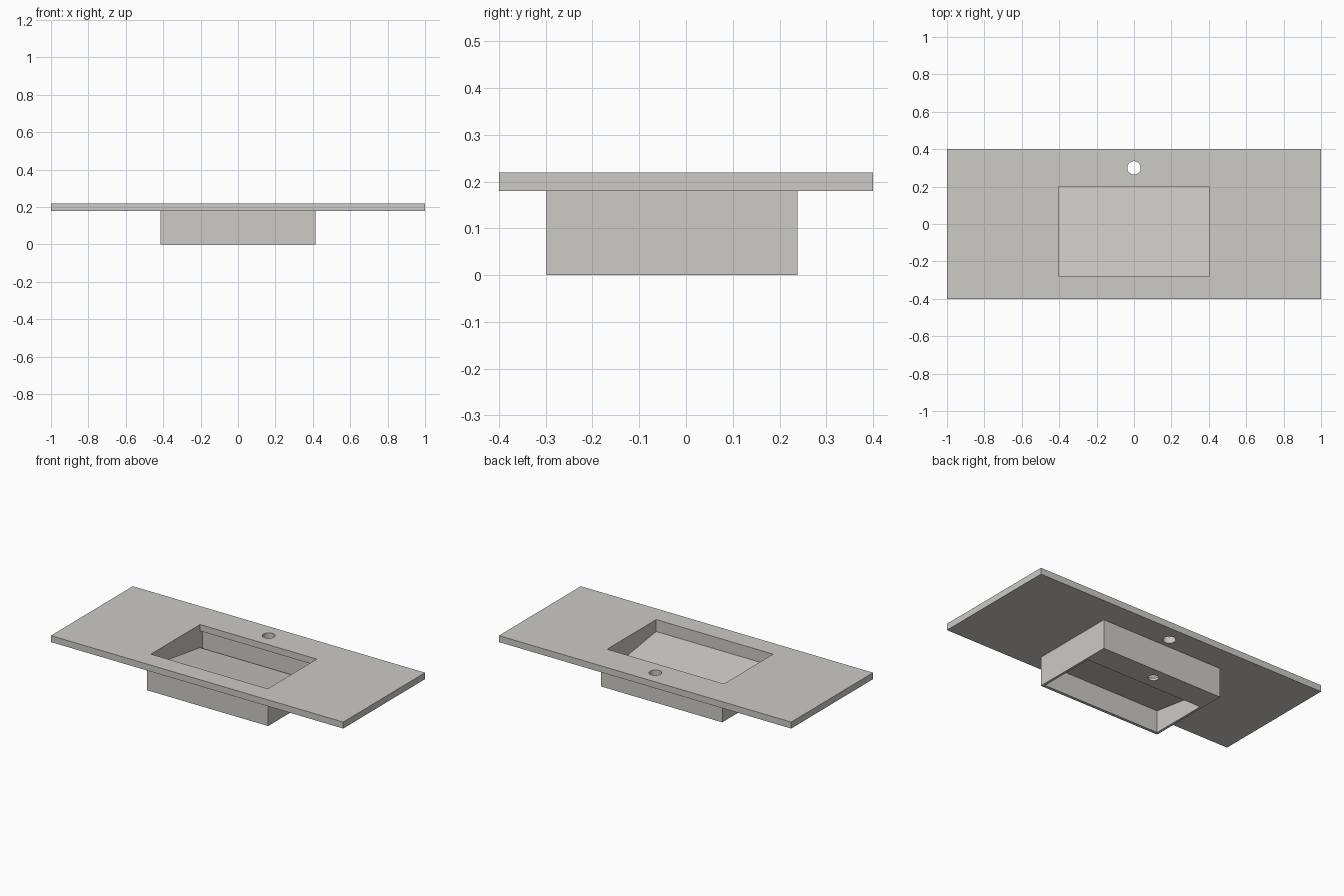
import bpy, bmesh

if "Cube" in bpy.data.objects:
    bpy.data.objects.remove(bpy.data.objects["Cube"])

stone = bpy.data.materials.new("warm_grey_stone")
stone.diffuse_color = (0.61, 0.595, 0.565, 1.0)
stone.use_nodes = True
stone.node_tree.nodes["Principled BSDF"].inputs["Base Color"].default_value = stone.diffuse_color

# Main dimensions
OPEN_X, OPEN_FRONT, OPEN_BACK = 0.40, -0.28, 0.20   # opening in the counter
INNER_BACK = 0.222                                   # rear wall, behind the overhang
SLAB_Z0, SLAB_Z1 = 0.18, 0.22
CHANNEL_FRONT, PLATE = 0.085, 0.015                  # drain channel
FLOOR_FRONT_Z, FLOOR_BACK_Z, FLOOR_T = 0.146, 0.077, 0.01


def finish(name, bm):
    bmesh.ops.recalc_face_normals(bm, faces=bm.faces)
    mesh = bpy.data.meshes.new(name)
    bm.to_mesh(mesh)
    bm.free()
    mesh.materials.append(stone)
    ob = bpy.data.objects.new(name, mesh)
    bpy.context.collection.objects.link(ob)
    return ob


def prism(name, profile, x0, x1):
    """Extrude a (y, z) outline along x."""
    bm = bmesh.new()
    face = bm.faces.new([bm.verts.new((x0, y, z)) for y, z in profile])
    new = bmesh.ops.extrude_face_region(bm, geom=[face])["geom"]
    bmesh.ops.translate(bm, vec=(x1 - x0, 0, 0),
                        verts=[v for v in new if isinstance(v, bmesh.types.BMVert)])
    return finish(name, bm)


def box(name, x, y0, y1, z0, z1):
    """Box centred on x = 0."""
    return prism(name, [(y0, z0), (y1, z0), (y1, z1), (y0, z1)], -x, x)


def hole(name, y, z, radius):
    """Round cutter on the centre line."""
    bm = bmesh.new()
    bmesh.ops.create_cone(bm, cap_ends=True, segments=32, radius1=radius,
                          radius2=radius, depth=0.1)
    bmesh.ops.translate(bm, vec=(0, y, z), verts=bm.verts)
    return finish(name, bm)


def cut(target, *cutters):
    """Subtract the cutters, then remove them."""
    bpy.context.view_layer.objects.active = target
    for c in cutters:
        c.hide_render = True
        mod = target.modifiers.new("cut", 'BOOLEAN')
        mod.operation, mod.solver, mod.object = 'DIFFERENCE', 'EXACT', c
        bpy.ops.object.modifier_apply(modifier=mod.name)
        bpy.data.objects.remove(c)


# Counter slab with basin opening and tap hole
counter = box("counter_slab", 1.0, -0.4, 0.4, SLAB_Z0, SLAB_Z1)
cut(counter,
    box("opening_cutter", OPEN_X, OPEN_FRONT, OPEN_BACK, 0.1, 0.3),
    hole("tap_cutter", 0.30, 0.20, 0.036))

# Basin walls, open below except for the drain plate at the back
basin = box("basin_walls", 0.415, -0.298, 0.238, 0.0, SLAB_Z0)
cut(basin,
    box("cavity_cutter", OPEN_X, OPEN_FRONT, INNER_BACK, PLATE, 0.3),
    box("underside_cutter", OPEN_X, OPEN_FRONT, CHANNEL_FRONT, -0.1, 0.1),
    hole("drain_cutter", 0.165, 0.0, 0.03))

# Sloping basin floor, falling to the slot under the rear overhang
prism("basin_floor",
      [(OPEN_FRONT, FLOOR_FRONT_Z), (OPEN_BACK, FLOOR_BACK_Z),
       (OPEN_BACK, FLOOR_BACK_Z - FLOOR_T), (OPEN_FRONT, FLOOR_FRONT_Z - FLOOR_T)],
      -OPEN_X, OPEN_X)


def floor_underside(y):
    t = (y - OPEN_FRONT) / (OPEN_BACK - OPEN_FRONT)
    return FLOOR_FRONT_Z + t * (FLOOR_BACK_Z - FLOOR_FRONT_Z) - FLOOR_T


# Front wall of the drain channel, up to the floor
y0, y1 = CHANNEL_FRONT, CHANNEL_FRONT + 0.015
prism("drain_channel_wall",
      [(y0, PLATE), (y1, PLATE), (y1, floor_underside(y1)), (y0, floor_underside(y0))],
      -OPEN_X, OPEN_X)
